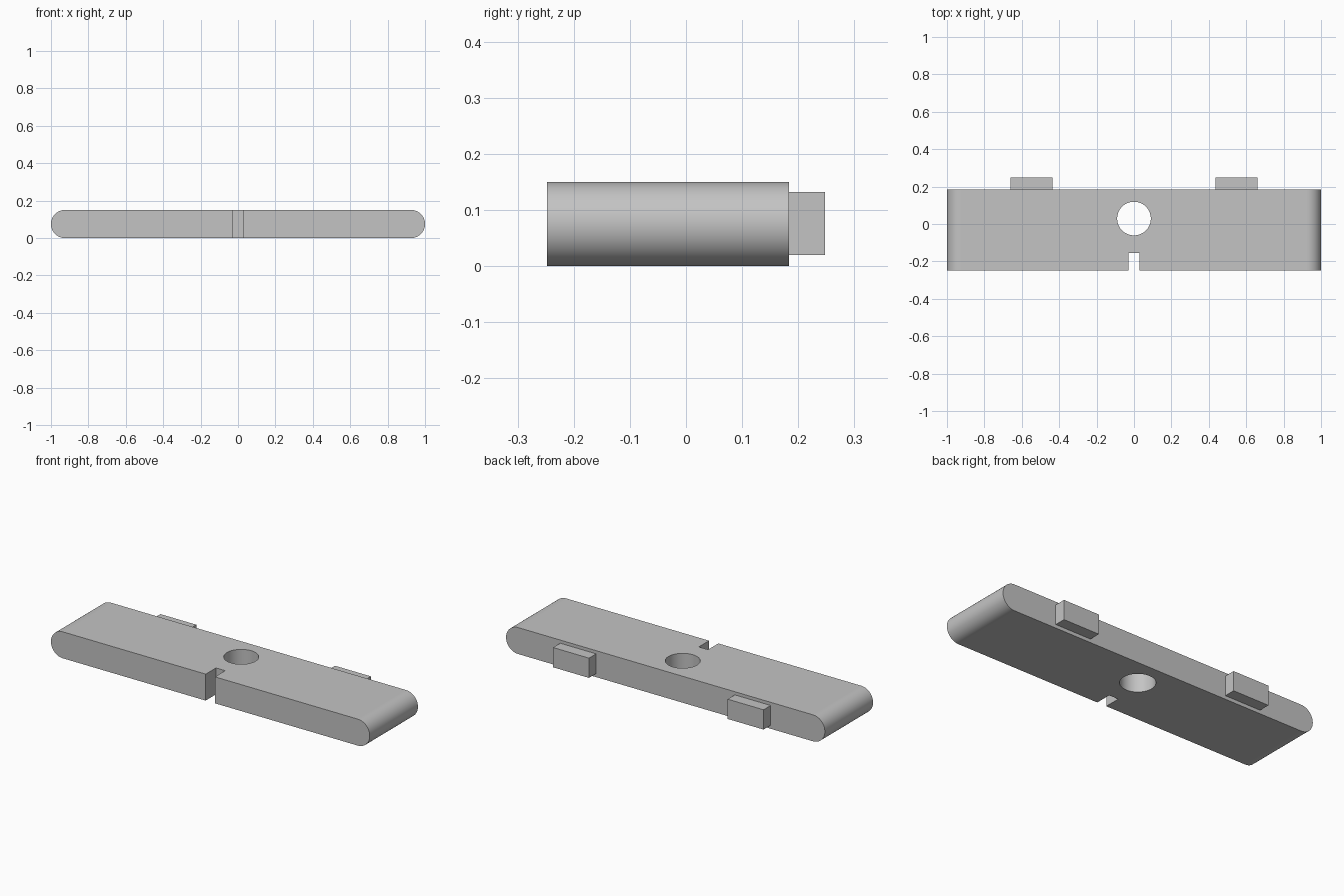
import bpy
import bmesh
import math

if "Cube" in bpy.data.objects:
    bpy.data.objects.remove(bpy.data.objects["Cube"], do_unlink=True)

HEIGHT = 0.15
RADIUS = HEIGHT / 2
FRONT, BACK, TAB_END = -0.248, 0.184, 0.248
ARC_STEPS = 32

grey = bpy.data.materials.new("plain grey")
grey.use_nodes = True
colour = (0.55, 0.55, 0.55, 1)
grey.diffuse_color = colour
grey.node_tree.nodes["Principled BSDF"].inputs["Base Color"].default_value = colour


def add_object(name, bm):
    bmesh.ops.recalc_face_normals(bm, faces=bm.faces)
    mesh = bpy.data.meshes.new(name)
    bm.to_mesh(mesh)
    bm.free()
    mesh.materials.append(grey)
    obj = bpy.data.objects.new(name, mesh)
    bpy.context.collection.objects.link(obj)
    return obj


def box(name, low, high):
    bm = bmesh.new()
    bmesh.ops.create_cube(bm, size=1)
    for v in bm.verts:
        v.co = [lo if c < 0 else hi for c, lo, hi in zip(v.co, low, high)]
    return add_object(name, bm)


def rounded_bar(name):
    # Stadium profile in x and z, extruded from front to back
    bm = bmesh.new()
    outline = []
    for side in (1, -1):
        for i in range(ARC_STEPS + 1):
            a = -math.pi / 2 + math.pi * i / ARC_STEPS
            x = side * (1 - RADIUS + RADIUS * math.cos(a))
            outline.append(bm.verts.new((x, FRONT, RADIUS + side * RADIUS * math.sin(a))))
    face = bm.faces.new(outline)
    moved = bmesh.ops.extrude_face_region(bm, geom=[face])["geom"]
    verts = [g for g in moved if isinstance(g, bmesh.types.BMVert)]
    bmesh.ops.translate(bm, verts=verts, vec=(0, BACK - FRONT, 0))
    return add_object(name, bm)


def cut(target, cutter):
    mod = target.modifiers.new("cut", "BOOLEAN")
    mod.operation = "DIFFERENCE"
    mod.solver = "EXACT"
    mod.object = cutter
    bpy.context.view_layer.objects.active = target
    bpy.ops.object.modifier_apply(modifier=mod.name)
    bpy.data.objects.remove(cutter, do_unlink=True)


# Bar with a round hole and a narrow front slot
bar = rounded_bar("bar")
bm = bmesh.new()
bmesh.ops.create_cone(bm, cap_ends=True, segments=64, radius1=0.09, radius2=0.09, depth=1)
bmesh.ops.translate(bm, verts=bm.verts, vec=(0, 0.029, 0))
cut(bar, add_object("hole_cutter", bm))
cut(bar, box("slot_cutter", (-0.029, -0.5, -0.5), (0.029, -0.156, 0.5)))

# Smooth rounded ends and hole wall, flat planes
bpy.ops.object.select_all(action="DESELECT")
bar.select_set(True)
bpy.context.view_layer.objects.active = bar
bpy.ops.object.shade_smooth_by_angle(angle=math.radians(30))
for poly in bar.data.polygons:
    if abs(poly.normal.z) > 0.9999 or abs(poly.normal.y) > 0.9999 and poly.area > 0.02:
        poly.use_smooth = False

# Two tabs on the back edge
for name, side in (("left_tab", 1), ("right_tab", -1)):
    x = sorted((side * 0.435, side * 0.66))
    box(name, (x[0], BACK, 0.02), (x[1], TAB_END, 0.132))
